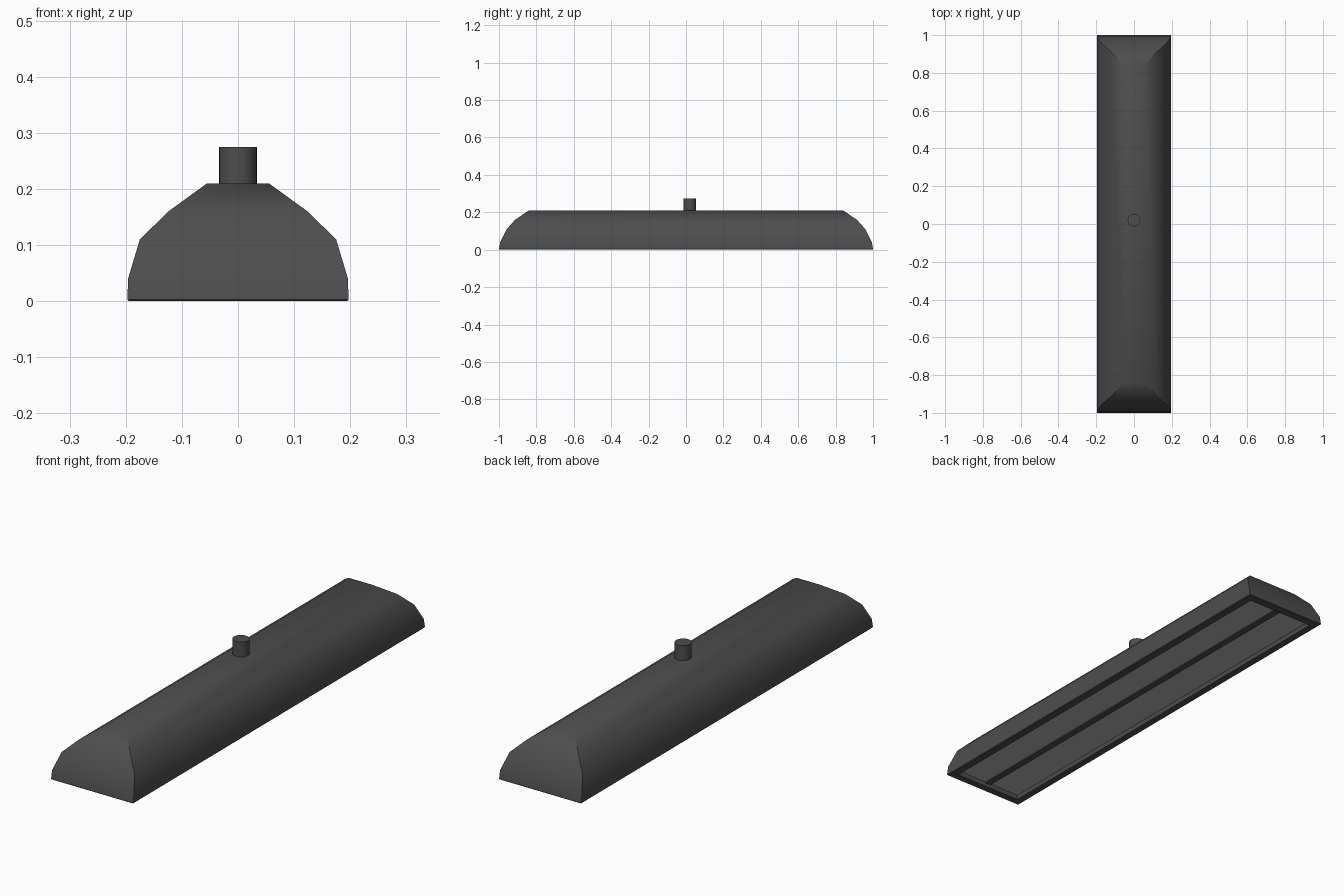
import bpy, bmesh, math

if "Cube" in bpy.data.objects:
    bpy.data.objects.remove(bpy.data.objects["Cube"])


def material(name, grey):
    m = bpy.data.materials.new(name)
    m.diffuse_color = (grey, grey, grey, 1)
    m.use_nodes = True
    m.node_tree.nodes["Principled BSDF"].inputs["Base Color"].default_value = m.diffuse_color
    return m


DARK = material("dark grey metal", 0.075)
LIGHT = material("light grey diffuser", 0.45)


def finish(obj, mat, angle=40):
    obj.data.materials.append(mat)
    bpy.ops.object.select_all(action='DESELECT')
    obj.select_set(True)
    bpy.context.view_layer.objects.active = obj
    bpy.ops.object.shade_smooth_by_angle(angle=math.radians(angle))


def ring_loft(name, rings, mat):
    """Loft rectangular rings (half x, half y, z), capped at both ends."""
    bm = bmesh.new()
    loops = [[bm.verts.new((sx * x, sy * y, z))
              for sx, sy in ((1, 1), (-1, 1), (-1, -1), (1, -1))]
             for x, y, z in rings]
    for a, b in zip(loops, loops[1:]):
        for i in range(4):
            j = (i + 1) % 4
            bm.faces.new((a[i], a[j], b[j], b[i]))
    bm.faces.new(loops[0])
    bm.faces.new(loops[-1])
    bmesh.ops.recalc_face_normals(bm, faces=bm.faces)
    me = bpy.data.meshes.new(name)
    bm.to_mesh(me)
    bm.free()
    obj = bpy.data.objects.new(name, me)
    bpy.context.collection.objects.link(obj)
    finish(obj, mat)
    return obj


def box(name, loc, size, mat):
    bpy.ops.mesh.primitive_cube_add(size=1, location=loc)
    obj = bpy.context.object
    obj.name = name
    obj.scale = size
    finish(obj, mat)


# Lamp housing: recess floor, recess wall, bottom rim, then the hipped shell
ring_loft("housing", [
    (0.163, 0.965, 0.028),
    (0.163, 0.965, 0.0),
    (0.194, 0.997, 0.0),
    (0.197, 1.0, 0.003),
    (0.196, 0.994, 0.04),
    (0.175, 0.959, 0.11),
    (0.124, 0.914, 0.16),
    (0.055, 0.84, 0.21),
], DARK)

# Two light panels set into the underside
for side, label in ((-1, "left"), (1, "right")):
    box(label + "_light_panel", (side * 0.088, 0, 0.025),
        (0.149, 1.929, 0.01), LIGHT)

# Divider between the panels
box("panel_divider", (0, 0, 0.022), (0.028, 1.929, 0.014), DARK)

# Short mounting stem on top
bpy.ops.mesh.primitive_cylinder_add(vertices=32, radius=0.0335, depth=0.075,
                                    location=(0, 0.02, 0.2375))
stem = bpy.context.object
stem.name = "mounting_stem"
finish(stem, DARK)
